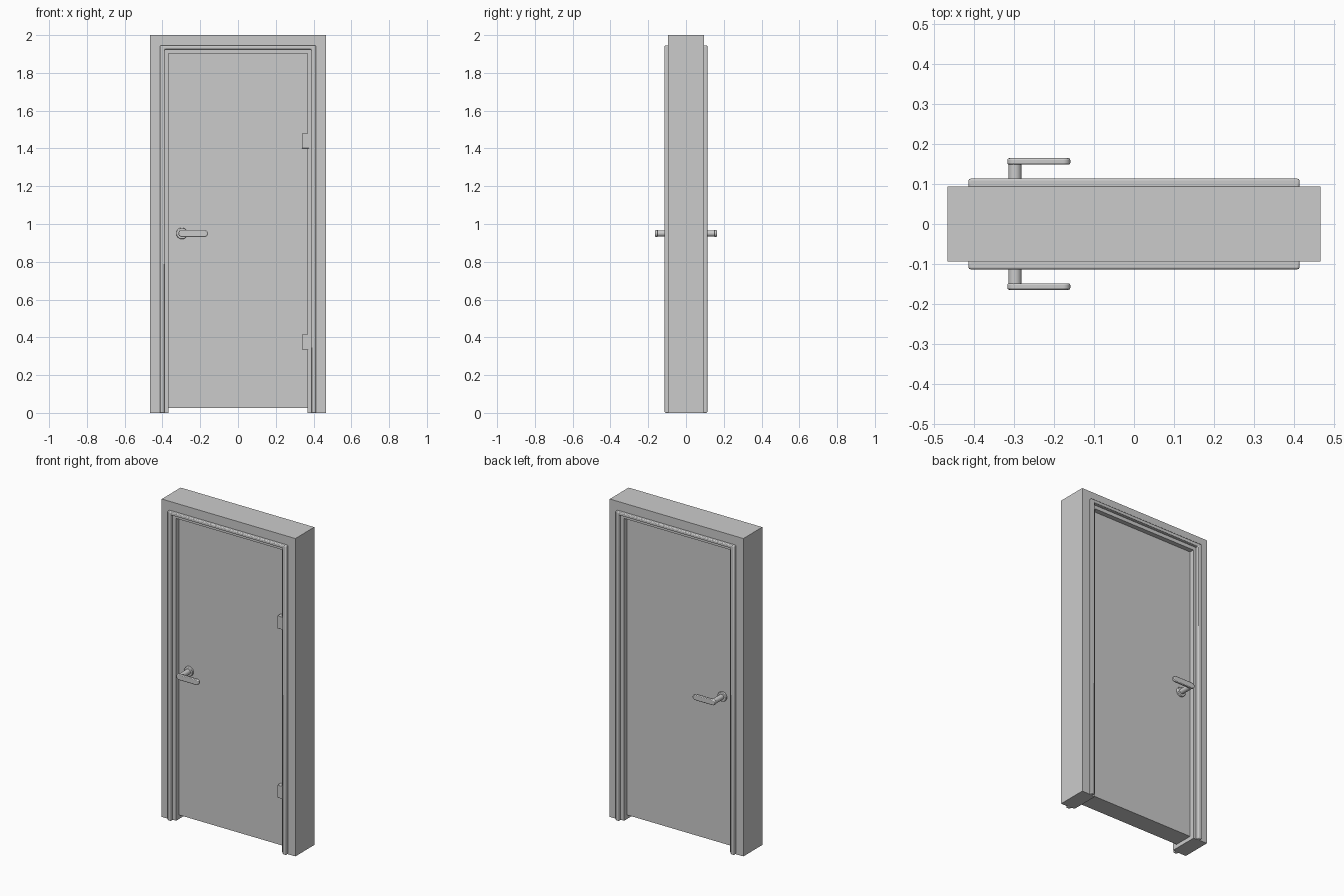
import bpy, bmesh, math
from mathutils import Matrix

if "Cube" in bpy.data.objects:
    bpy.data.objects.remove(bpy.data.objects["Cube"])


def add_object(name, bm, bevel=0.0, segments=2):
    bmesh.ops.recalc_face_normals(bm, faces=bm.faces)
    mesh = bpy.data.meshes.new(name)
    bm.to_mesh(mesh)
    bm.free()
    obj = bpy.data.objects.new(name, mesh)
    bpy.context.collection.objects.link(obj)
    if bevel:
        mod = obj.modifiers.new("bevel", 'BEVEL')
        mod.width = bevel
        mod.segments = segments
        mod.limit_method = 'ANGLE'
        mod.angle_limit = math.radians(40)
    bpy.ops.object.select_all(action='DESELECT')
    obj.select_set(True)
    bpy.context.view_layer.objects.active = obj
    bpy.ops.object.shade_smooth_by_angle(angle=math.radians(35))
    return obj


def extrude_xz(name, points, y0, y1, bevel=0.0, segments=2):
    """Extrude an outline in the xz plane from y0 to y1."""
    bm = bmesh.new()
    face = bm.faces.new([bm.verts.new((x, y0, z)) for x, z in points])
    ext = bmesh.ops.extrude_face_region(bm, geom=[face])
    bmesh.ops.translate(bm, vec=(0, y1 - y0, 0),
                        verts=[v for v in ext["geom"] if isinstance(v, bmesh.types.BMVert)])
    return add_object(name, bm, bevel, segments)


def arch(name, xi, zi, xo, zo, y0, y1, bevel=0.0):
    """Square arch: two legs and a head around the opening."""
    pts = [(-xo, 0), (-xi, 0), (-xi, zi), (xi, zi), (xi, 0), (xo, 0), (xo, zo), (-xo, zo)]
    return extrude_xz(name, pts, y0, y1, bevel)


def box(name, x0, x1, y0, y1, z0, z1, bevel=0.0):
    return extrude_xz(name, [(x0, z0), (x1, z0), (x1, z1), (x0, z1)], y0, y1, bevel)


def disc(name, x, z, radius, y0, y1, bevel=0.0):
    bm = bmesh.new()
    mat = Matrix.Translation((x, (y0 + y1) / 2, z)) @ Matrix.Rotation(math.pi / 2, 4, 'X')
    bmesh.ops.create_cone(bm, cap_ends=True, segments=32, radius1=radius, radius2=radius,
                          depth=abs(y1 - y0), matrix=mat)
    return add_object(name, bm, bevel)


# Wall block and inner jamb lining
arch("wall", 0.388, 1.925, 0.465, 2.0, -0.094, 0.094)
arch("jamb", 0.368, 1.902, 0.39, 1.927, -0.09, 0.09)

# Door leaf, with a gap at the floor
box("door_leaf", -0.37, 0.37, -0.06, 0.06, 0.025, 1.904)

# Hinges on the front
for label, z in (("upper", 1.44), ("lower", 0.375)):
    box(label + "_hinge", 0.338, 0.377, -0.092, -0.055, z - 0.04, z + 0.04, 0.002)

# Casing and handle on both faces
HX, HZ, R = -0.297, 0.95, 0.018
for side, s in (("front", -1), ("back", 1)):
    arch(side + "_casing", 0.388, 1.925, 0.413, 1.945, s * 0.09, s * 0.113, 0.005)
    disc(side + "_handle_rose", HX, HZ, 0.03, s * 0.055, s * 0.072, 0.003)
    disc(side + "_handle_shaft", HX, HZ, 0.0165, s * 0.065, s * 0.155)
    # Lever: a rounded bar
    outline = []
    for cx, start in ((-0.298, 90), (-0.177, -90)):
        for i in range(13):
            a = math.radians(start + i * 15)
            outline.append((cx + R * math.cos(a), HZ + R * math.sin(a)))
    extrude_xz(side + "_handle_lever", outline, s * 0.148, s * 0.164, 0.004)
